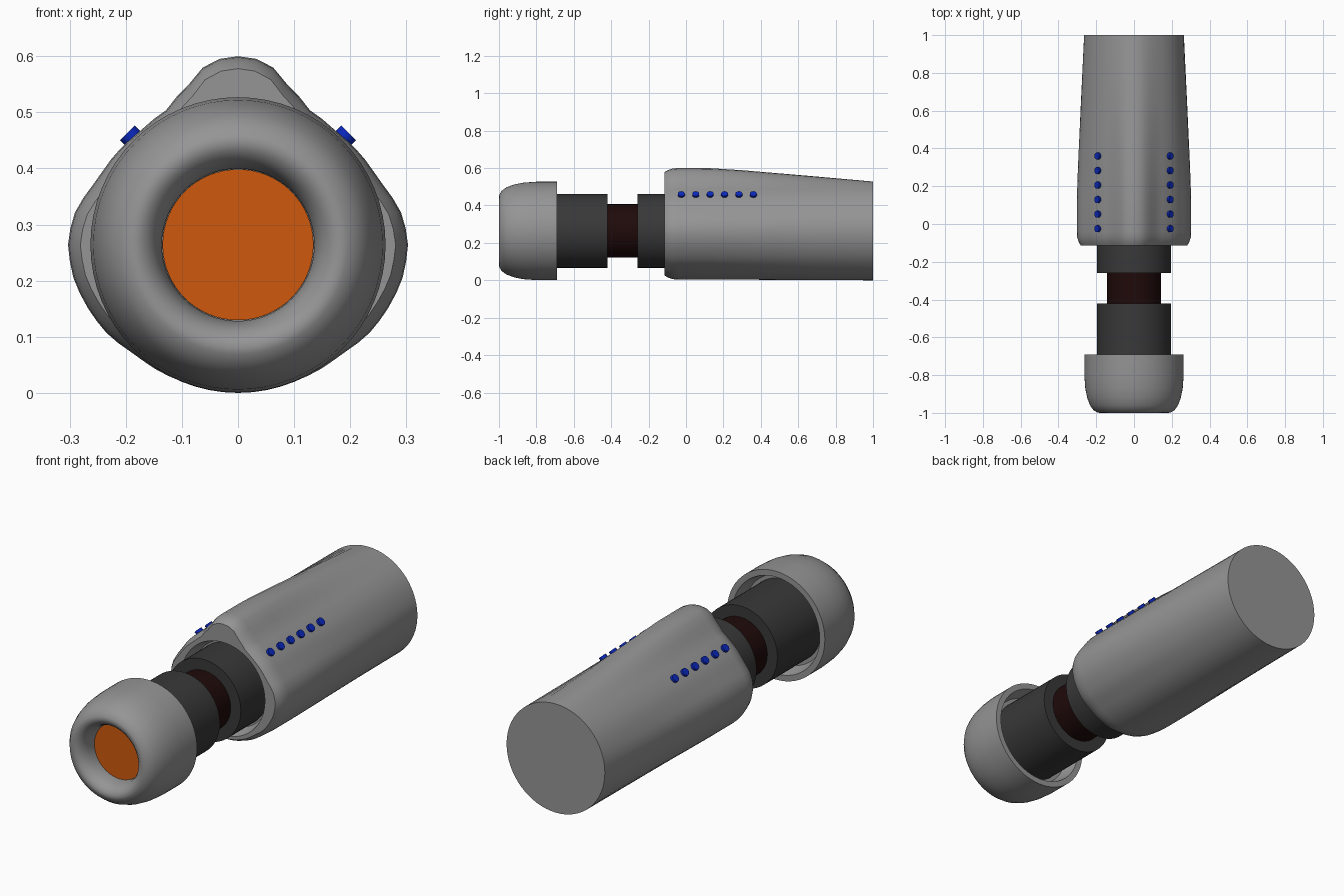
import bpy, bmesh, math
from mathutils import Vector

cube = bpy.data.objects.get("Cube")
if cube:
    bpy.data.objects.remove(cube, do_unlink=True)

AXIS_Z = 0.264
SEGMENTS = 64


def material(name, rgb):
    m = bpy.data.materials.new(name)
    m.use_nodes = True
    m.diffuse_color = (*rgb, 1)
    m.node_tree.nodes["Principled BSDF"].inputs["Base Color"].default_value = (*rgb, 1)
    return m


grey = material("grey metal", (0.3, 0.3, 0.3))
charcoal = material("charcoal", (0.04, 0.04, 0.04))
maroon = material("dark maroon", (0.014, 0.003, 0.003))
orange = material("orange lens", (0.62, 0.1, 0.004))
blue = material("button blue", (0.003, 0.02, 0.5))


def loft(name, rings, mat):
    """Skin a list of point rings; closes both ends."""
    bm = bmesh.new()
    loops = [[bm.verts.new(p) for p in ring] for ring in rings]
    for a, b in zip(loops, loops[1:]):
        for i in range(len(a)):
            j = (i + 1) % len(a)
            bm.faces.new((a[i], a[j], b[j], b[i]))
    bm.faces.new(loops[0])
    bm.faces.new(loops[-1])
    bmesh.ops.recalc_face_normals(bm, faces=bm.faces)
    mesh = bpy.data.meshes.new(name)
    bm.to_mesh(mesh)
    bm.free()
    mesh.materials.append(mat)
    obj = bpy.data.objects.new(name, mesh)
    bpy.context.collection.objects.link(obj)
    bpy.ops.object.select_all(action='DESELECT')
    obj.select_set(True)
    bpy.context.view_layer.objects.active = obj
    bpy.ops.object.shade_smooth_by_angle(angle=math.radians(35))
    return obj


def section(y, radius):
    """Ring at depth y; radius is a function of the angle from straight up."""
    ring = []
    for i in range(SEGMENTS):
        a = math.tau * i / SEGMENTS
        r = radius(a)
        ring.append((r * math.sin(a), y, AXIS_Z + r * math.cos(a)))
    return ring


def turned(name, profile, mat):
    return loft(name, [section(y, lambda a, r=r: r) for y, r in profile], mat)


# Rounded emitter cap with a recessed mouth and a socket in its back
turned("emitter_cap", [
    (-0.76, 0.215), (-0.69, 0.235), (-0.69, 0.263), (-0.8, 0.263), (-0.87, 0.258),
    (-0.92, 0.248), (-0.96, 0.233), (-0.985, 0.215), (-0.997, 0.195), (-1.0, 0.183),
    (-0.995, 0.168), (-0.982, 0.153), (-0.96, 0.142), (-0.93, 0.136), (-0.9, 0.135)], grey)
turned("emitter_lens", [(-0.91, 0.1345), (-0.905, 0.1345)], orange)

# Stepped neck
turned("front_collar", [(-0.78, 0.197), (-0.42, 0.197)], charcoal)
turned("neck_core", [(-0.45, 0.143), (-0.23, 0.143)], maroon)
turned("rear_collar", [(-0.26, 0.197), (-0.04, 0.197)], charcoal)

# Handle: three-lobed at the front, blending to a circle at the back
LOBES = [(0, .336), (9, .331), (17, .299), (28, .272), (41, .267), (65, .276),
         (80, .298), (90, .303), (102, .299), (112, .291), (124, .282),
         (137, .268), (160, .263), (180, .26)]


def lobe(a):
    d = math.degrees(a)
    d = min(d, 360 - d)
    for (d0, r0), (d1, r1) in zip(LOBES, LOBES[1:]):
        if d <= d1:
            return r0 + (r1 - r0) * (d - d0) / (d1 - d0)
    return LOBES[-1][1]


def blend(t, shrink=0.0):
    return lambda a: lobe(a) * (1 - t) + 0.264 * t - shrink


loft("handle", [
    section(-0.05, lambda a: 0.205), section(-0.115, lambda a: 0.225),
    section(-0.115, blend(0, 0.022)), section(-0.095, blend(0, 0.01)),
    section(-0.07, blend(0, 0.002)), section(-0.04, blend(0)),
    section(0.13, blend(0.01)), section(0.3, blend(0.16)),
    section(0.65, blend(0.57)), section(1.0, blend(1))], grey)

# Two rows of round buttons on the upper flanks
for side, label in ((1, "left"), (-1, "right")):
    out = Vector((side, 0, 1)).normalized()
    along = Vector((0, 1, 0))
    across = out.cross(along)
    for n in range(6):
        centre = Vector((side * 0.191, -0.025 + 0.077 * n, 0.457))
        rings = [[centre + out * h + (along * math.cos(math.tau * k / 16)
                  + across * math.sin(math.tau * k / 16)) * 0.0185
                  for k in range(16)] for h in (-0.02, 0.009)]
        loft(f"{label}_button_{n + 1}", rings, blue)
